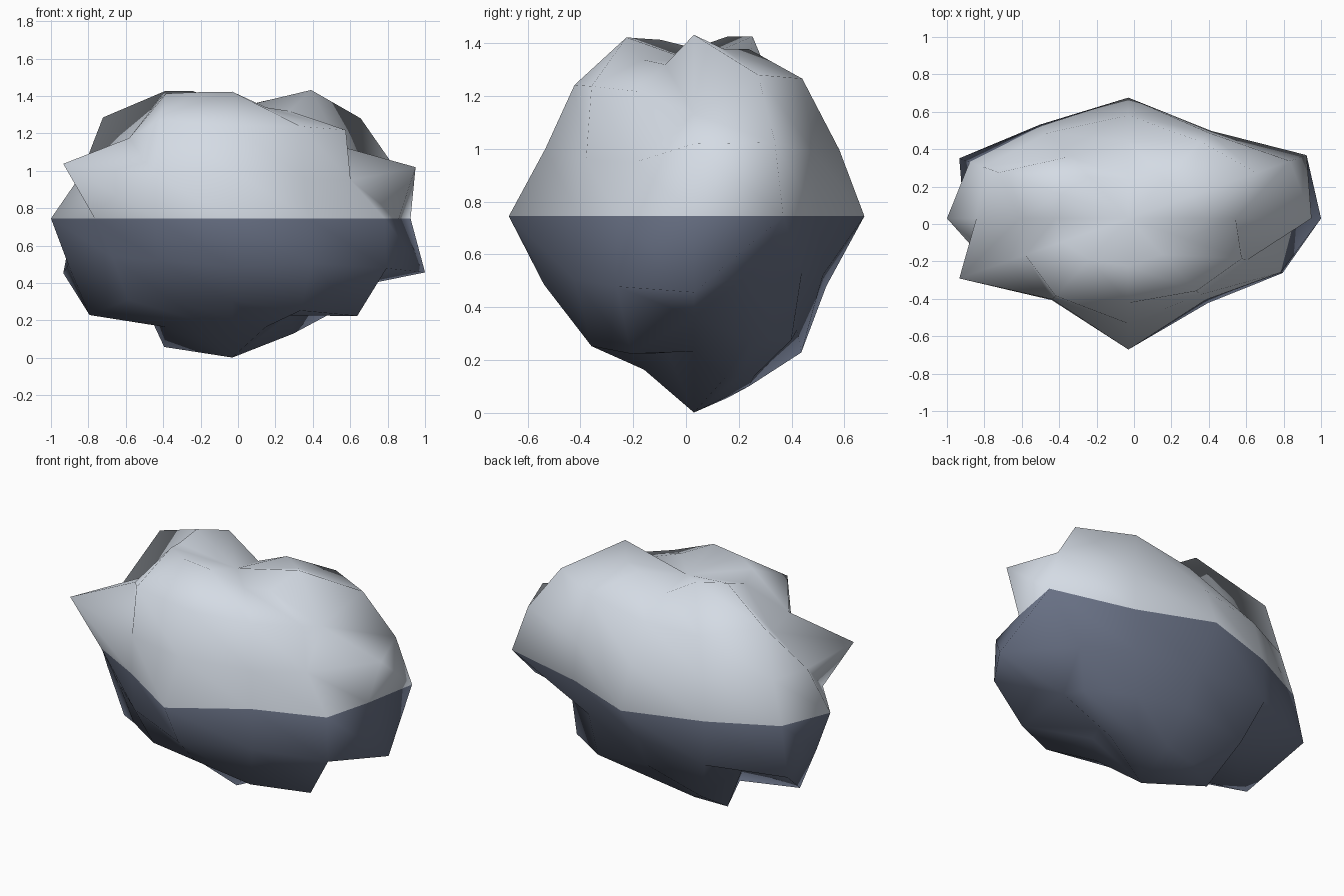
import bpy
import math
from mathutils import Vector

if "Cube" in bpy.data.objects:
    bpy.data.objects.remove(bpy.data.objects["Cube"])

SEGMENTS, RINGS = 12, 8
RADII = Vector((1.0, 0.615, 0.676))
CENTRE = Vector((-0.03, 0.03, 0.745))

# Bulge of each ring, top to bottom; columns every 30 degrees from +x
BULGE = [
    [1.10, 1.01, 1.015, 0.885, 1.09, 1.09, 1.02, 1.07, 1.08, 1.085, 0.95, 0.92],
    [0.81, 1.12, 1.09, 0.95, 0.88, 1.13, 0.82, 0.90, 1.10, 1.04, 1.03, 0.99],
    [1.06, 1.08, 0.93, 0.97, 0.93, 0.97, 0.88, 1.13, 0.88, 0.99, 0.83, 0.79],
    [0.89, 1.10, 0.88, 1.05, 0.93, 0.98, 0.97, 0.85, 0.82, 1.14, 0.82, 0.94],
    [1.115, 0.79, 0.83, 0.86, 1.02, 1.13, 0.95, 0.80, 0.86, 1.00, 0.92, 1.03],
    [0.80, 0.98, 0.98, 0.90, 1.08, 0.82, 1.08, 0.91, 0.915, 0.92, 1.03, 1.09],
    [0.82, 0.985, 0.95, 0.97, 1.03, 1.10, 0.93, 0.88, 0.88, 0.86, 0.93, 0.83],
]
TOP_POLE, BOTTOM_POLE = 0.868, 1.10


def bulge(direction):
    ring = round(math.acos(max(-1, min(1, direction.z))) / math.pi * RINGS)
    if ring == 0:
        return TOP_POLE
    if ring == RINGS:
        return BOTTOM_POLE
    angle = math.atan2(direction.y, direction.x)
    return BULGE[ring - 1][round(angle / math.tau * SEGMENTS) % SEGMENTS]


def material(name, colour):
    mat = bpy.data.materials.new(name)
    mat.diffuse_color = (*colour, 1.0)
    mat.use_nodes = True
    mat.node_tree.nodes["Principled BSDF"].inputs["Base Color"].default_value = mat.diffuse_color
    return mat


# Boulder: coarse sphere pushed in and out along its radii
bpy.ops.mesh.primitive_uv_sphere_add(segments=SEGMENTS, ring_count=RINGS, radius=1)
boulder = bpy.context.object
boulder.name = "boulder"
mesh = boulder.data
for v in mesh.vertices:
    d = v.co.normalized()
    v.co = CENTRE + d * RADII * bulge(d)

# Pale upper half, dark lower half
mesh.materials.append(material("pale stone", (0.66, 0.71, 0.78)))
mesh.materials.append(material("dark stone", (0.14, 0.165, 0.235)))
for p in mesh.polygons:
    height = sum(mesh.vertices[i].co.z for i in p.vertices) / len(p.vertices)
    p.material_index = 0 if height > CENTRE.z else 1

bpy.ops.object.shade_smooth()
